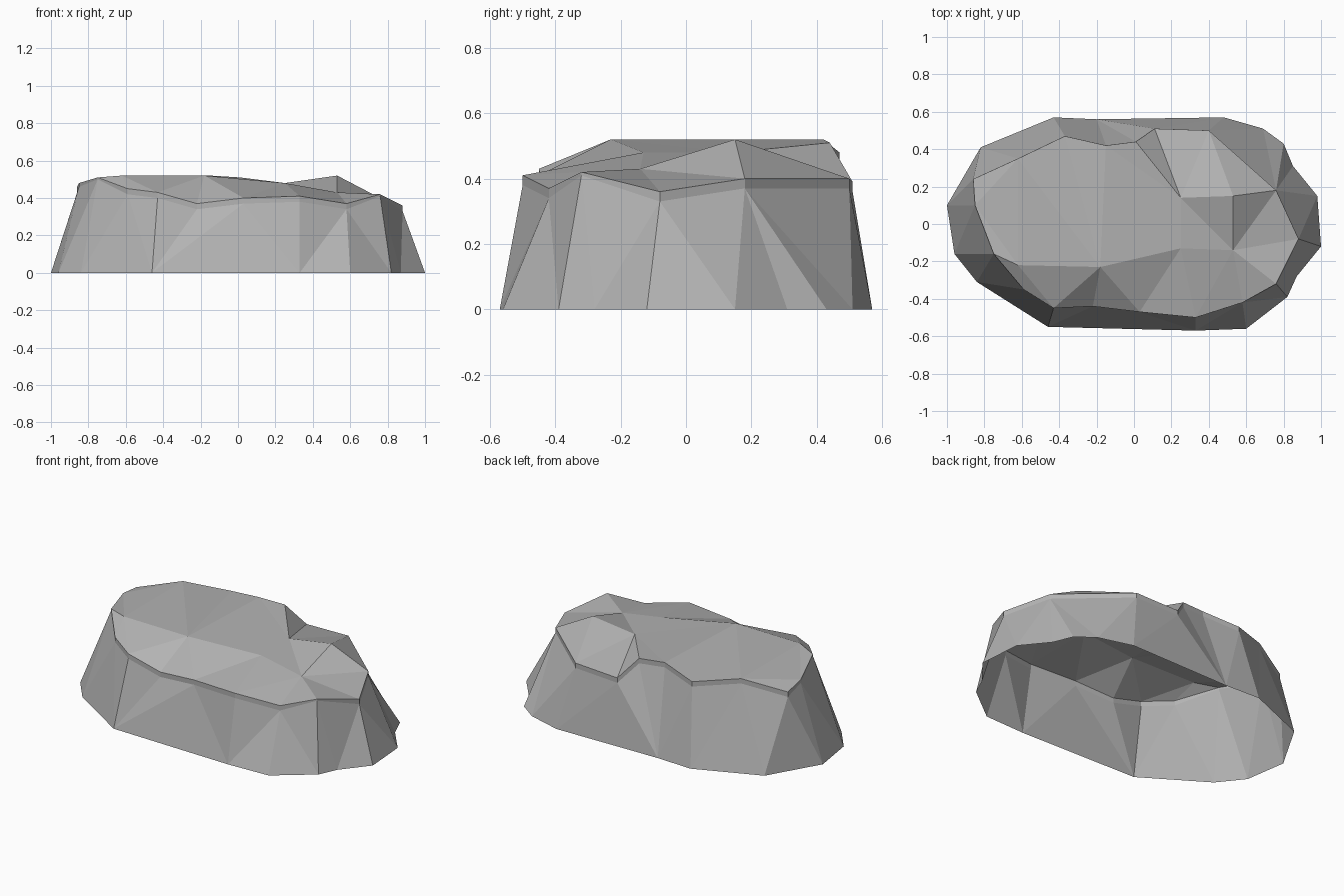
import bpy
from mathutils import Vector
from mathutils.geometry import delaunay_2d_cdt

# Remove the default cube if present
cube = bpy.data.objects.get("Cube")
if cube:
    bpy.data.objects.remove(cube, do_unlink=True)

# Stone colour
stone = bpy.data.materials.new("stone_grey")
stone.use_nodes = True
grey = (0.45, 0.45, 0.45, 1.0)
stone.diffuse_color = grey
stone.node_tree.nodes["Principled BSDF"].inputs["Base Color"].default_value = grey

# Ground outline of the rock, counter-clockwise from the right end
ground_outline = [
    (1, -.12), (.98, .15), (.85, .31), (.8, .43), (.69, .51), (.48, .57),
    (-.2, .56), (-.43, .57), (-.82, .41), (-1, .1), (-.96, -.16),
    (-.84, -.31), (-.46, -.55), (.33, -.57), (.6, -.56), (.82, -.39), (.87, -.28),
]

# Upper rim of the rock: x, y, z and depth of the lip below it
rim_outline = [
    (.88, -.08, .36, .03), (.76, .18, .4, .03), (.4, .5, .4, .03),
    (.11, .51, .39, .03), (.01, .44, .51, .03), (-.15, .42, .52, .03),
    (-.37, .47, .48, .03), (-.62, .35, .52, .03), (-.86, .24, .46, .03),
    (-.85, .1, .48, .02), (-.75, -.16, .51, .01), (-.59, -.35, .45, .03),
    (-.43, -.45, .43, .03), (-.22, -.44, .37, .03), (.03, -.47, .4, .03),
    (.33, -.5, .41, .03), (.58, -.42, .37, .03), (.76, -.32, .42, .01),
]

# Named points on the top: plateau edge, notch and raised spur
top_points = {
    "plateau_west": (-.62, -.22, .52),
    "plateau_mid": (-.18, -.23, .52),
    "notch_front": (.25, -.13, .48),
    "notch_back": (.25, .14, .48),
    "spur_peak": (.53, .15, .52),
    "spur_foot": (.53, -.14, .43),
}
top_edges = [
    ("plateau_west", "plateau_mid"), ("plateau_mid", "notch_front"),
    ("notch_front", "notch_back"), ("notch_back", "spur_peak"),
    ("spur_peak", "spur_foot"), ("spur_foot", "notch_front"),
    ("notch_back", "spur_foot"),
]


def make_object(name, points, faces):
    mesh = bpy.data.meshes.new(name)
    mesh.from_pydata([tuple(p) for p in points], [], faces)
    mesh.materials.append(stone)
    mesh.validate()
    mesh.update()
    obj = bpy.data.objects.new(name, mesh)
    bpy.context.collection.objects.link(obj)
    return obj


def zip_rings(lower, upper):
    """Triangles between two closed rings, always taking the shorter diagonal."""
    n, m = len(lower), len(upper)
    faces, i, j = [], 0, 0
    while i < n or j < m:
        a, b = i % n, j % m
        next_a, next_b = (i + 1) % n, (j + 1) % m
        low_step = (lower[next_a] - upper[b]).length
        up_step = (upper[next_b] - lower[a]).length
        if j == m or (i < n and low_step <= up_step):
            faces.append((a, next_a, n + b))
            i += 1
        else:
            faces.append((a, n + next_b, n + b))
            j += 1
    return faces


ground = [Vector((x, y, 0)) for x, y in ground_outline]
rim = [Vector((x, y, z)) for x, y, z, lip in rim_outline]
lip_bottom = [Vector((x, y, z - lip)) for x, y, z, lip in rim_outline]
count = len(rim)

# Faceted side walls, open underneath
make_object("rock_walls", ground + lip_bottom, zip_rings(ground, lip_bottom))

# Top surface, triangulated along the rim and the plateau edges
names = list(top_points)
cap_points = rim + [Vector(p) for p in top_points.values()]
edges = [(k, (k + 1) % count) for k in range(count)]
edges += [(count + names.index(a), count + names.index(b)) for a, b in top_edges]
flat = [p.to_2d() for p in cap_points]
result = delaunay_2d_cdt(flat, edges, [], 1, 0.0001)
sources = result[3]
cap_faces = [tuple(sources[v][0] for v in face) for face in result[2]]

# Narrow lip hanging from the rim
first = len(cap_points)
for k in range(count):
    k2 = (k + 1) % count
    cap_faces.append((first + k, first + k2, k2, k))
make_object("rock_top", cap_points + lip_bottom, cap_faces)
